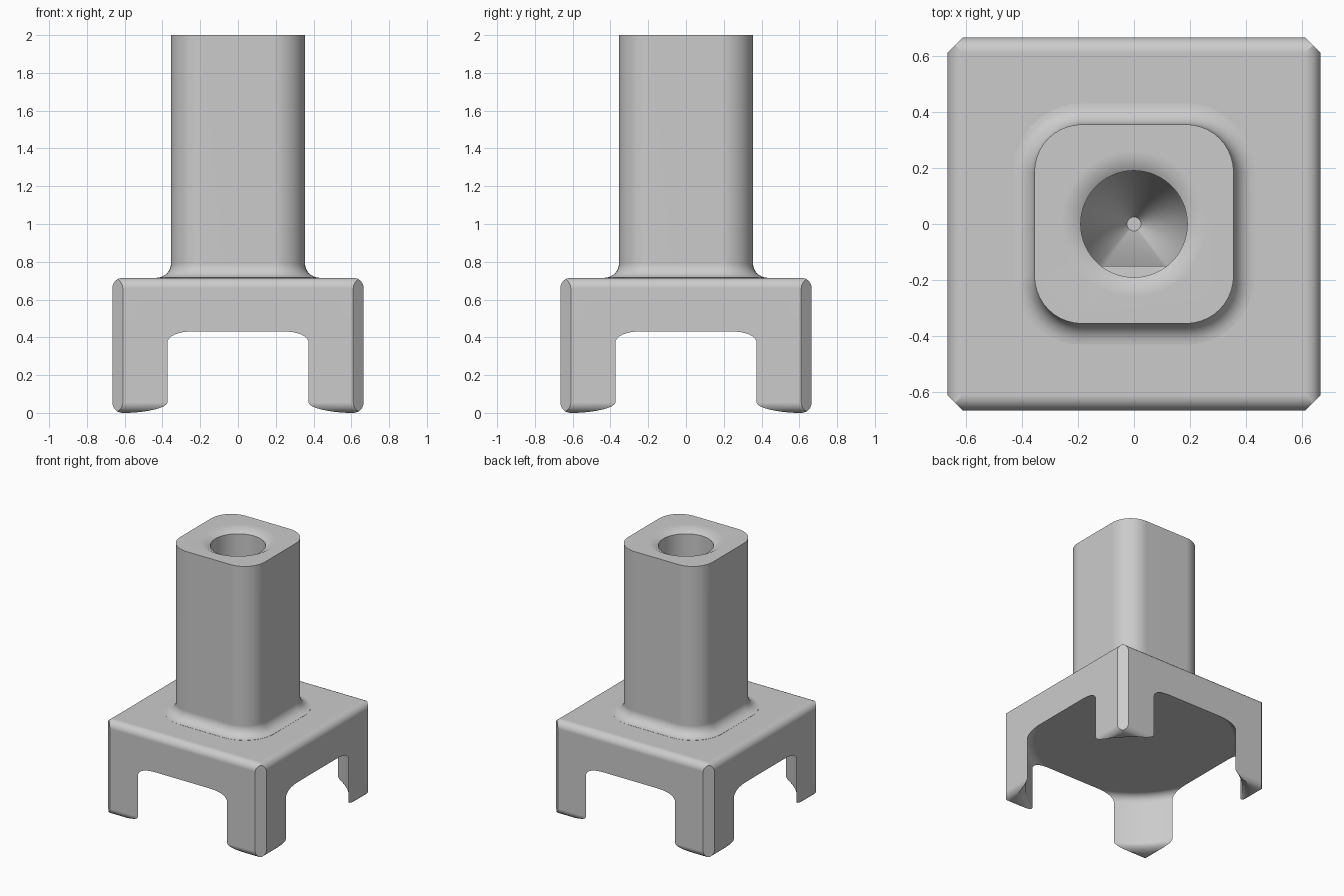
import bpy, bmesh
from math import sin, cos, pi, radians

cube = bpy.data.objects.get("Cube")
if cube:
    bpy.data.objects.remove(cube, do_unlink=True)

grey = bpy.data.materials.new("light_grey")
grey.use_nodes = True
colour = (0.6, 0.6, 0.6, 1)
grey.diffuse_color = colour
grey.node_tree.nodes["Principled BSDF"].inputs["Base Color"].default_value = colour


def loft(name, rings):
    """Closed solid through a stack of equal-length point rings."""
    bm = bmesh.new()
    loops = [[bm.verts.new(p) for p in ring] for ring in rings]
    n = len(loops[0])
    for low, high in zip(loops, loops[1:]):
        for i in range(n):
            j = (i + 1) % n
            bm.faces.new((low[i], low[j], high[j], high[i]))
    bm.faces.new(loops[0][::-1])
    bm.faces.new(loops[-1])
    bmesh.ops.recalc_face_normals(bm, faces=bm.faces)
    mesh = bpy.data.meshes.new(name)
    bm.to_mesh(mesh)
    bm.free()
    mesh.materials.append(grey)
    obj = bpy.data.objects.new(name, mesh)
    bpy.context.collection.objects.link(obj)
    return obj


def circle(r, z, n=96):
    return [(r * cos(2 * pi * i / n), r * sin(2 * pi * i / n), z) for i in range(n)]


def chamfered_square(half, z):
    # Corners are cut by one fixed vertical chamfer plane
    b = min(half - 0.0005, 1.275 - half)
    return [(half, -b, z), (half, b, z), (b, half, z), (-b, half, z),
            (-half, b, z), (-half, -b, z), (-b, -half, z), (b, -half, z)]


def rounded_square(half, r, z, steps=10):
    ring = []
    for q, (sx, sy) in enumerate([(1, 1), (-1, 1), (-1, -1), (1, -1)]):
        for k in range(steps + 1):
            a = pi / 2 * (q + k / steps)
            ring.append((sx * (half - r) + r * cos(a), sy * (half - r) + r * sin(a), z))
    return ring


def cut(obj, cutter):
    cutter.hide_render = True
    mod = obj.modifiers.new("cut", "BOOLEAN")
    mod.operation = "DIFFERENCE"
    mod.solver = "EXACT"
    mod.object = cutter
    select(obj)
    bpy.ops.object.modifier_apply(modifier=mod.name)
    bpy.data.objects.remove(cutter, do_unlink=True)


def select(obj):
    bpy.ops.object.select_all(action="DESELECT")
    obj.select_set(True)
    bpy.context.view_layer.objects.active = obj


def finish(obj):
    select(obj)
    bpy.ops.object.shade_smooth_by_angle(angle=radians(30))
    mod = obj.modifiers.new("even_normals", "WEIGHTED_NORMAL")
    mod.keep_sharp = True


quarter = [pi / 2 * i / 8 for i in range(9)]

# Base block with rounded top and bottom edges
R, HALF, TOP = 0.055, 0.665, 0.715
rings = [chamfered_square(HALF - R + R * sin(a), R - R * cos(a)) for a in quarter]
rings += [chamfered_square(HALF - R + R * cos(a), TOP - R + R * sin(a)) for a in quarter]
base = loft("base_with_feet", rings)

# Round cavity that breaks through the sides, leaving four corner feet
rings = [circle(0.853, -0.03)]
rings += [circle(0.853 - 0.09 * sin(a), 0.055 - 0.055 * cos(a)) for a in quarter]
rings += [circle(0.703 + 0.06 * cos(a), 0.372 + 0.06 * sin(a)) for a in quarter]
cut(base, loft("cavity_cutter", rings))
finish(base)

# Rounded square stem with a fillet flaring onto the base
F = 0.075
rings = [rounded_square(0.355 + F, 0.17 + F, 0.69)]
for a in quarter:
    flare = F * (1 - sin(a))
    rings.append(rounded_square(0.355 + flare, 0.17 + flare, TOP + 0.001 + F * (1 - cos(a))))
rings.append(rounded_square(0.355, 0.17, 2))
stem = loft("socket_stem", rings)

# Countersunk bore, flattened on one side lower down, with a conical end
rings = [circle(r, z) for r, z in [(0.295, 2.02), (0.19, 1.96), (0.19, 1.6)]]
for r, z in [(0.19, 1.598), (0.19, 1.1), (0.025, 0.8)]:
    rings.append([(x, max(y, -0.15), h) for x, y, h in circle(r, z)])
cut(stem, loft("bore_cutter", rings))
finish(stem)
